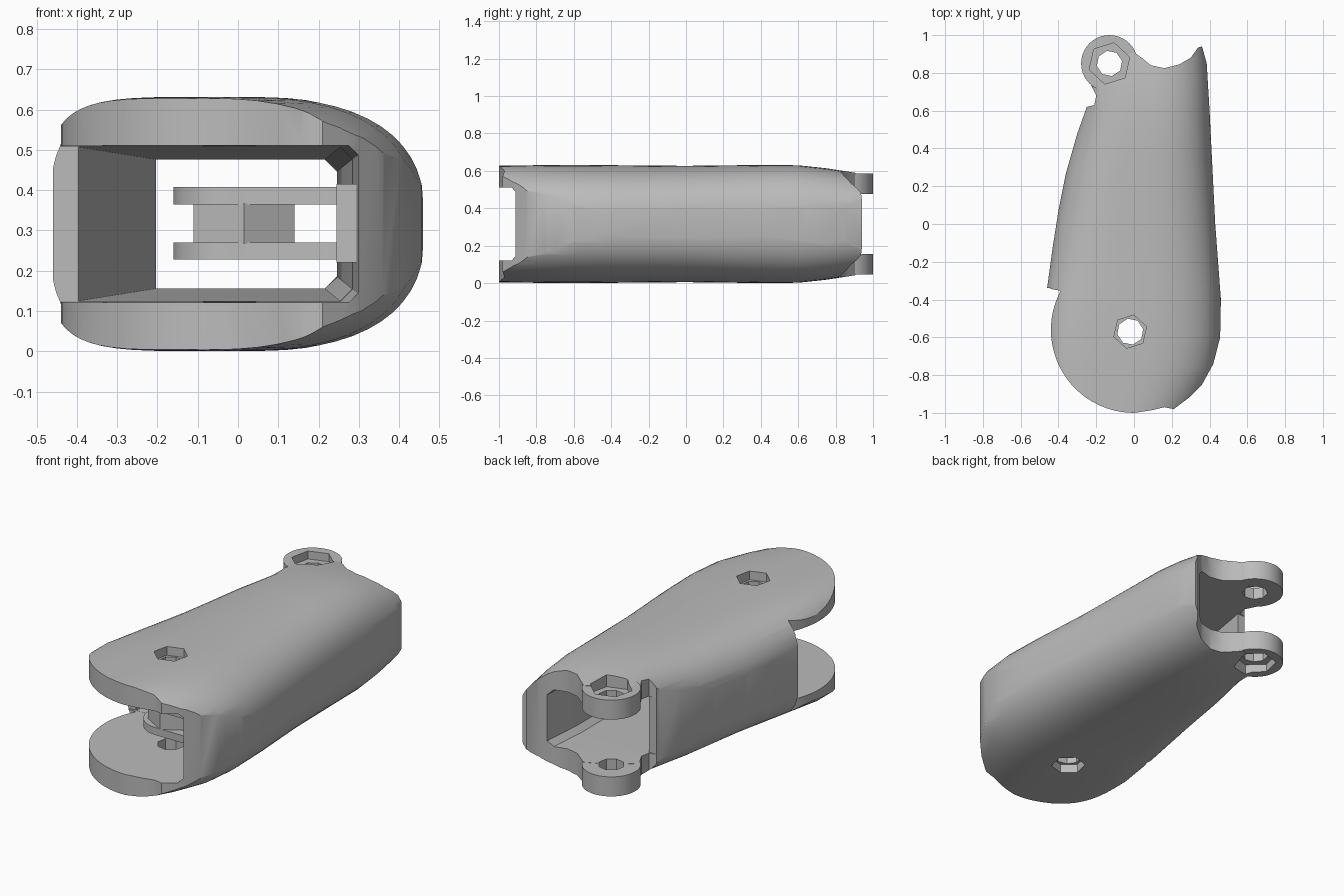
import bpy
import bmesh
import math

default = bpy.data.objects.get("Cube")
if default:
    bpy.data.objects.remove(default, do_unlink=True)

MID = 0.316                  # height of the mirror plane
PIVOT_FRONT = (-0.02, -0.57)
PIVOT_BACK = (-0.13, 0.85)

grey = bpy.data.materials.new("matte_grey")
grey.use_nodes = True
shade = (0.5, 0.5, 0.5, 1)
grey.diffuse_color = shade
grey.node_tree.nodes["Principled BSDF"].inputs["Base Color"].default_value = shade


def loft(name, rings):
    """Closed solid through a list of rings with equal point counts."""
    bm = bmesh.new()
    loops = [[bm.verts.new(p) for p in ring] for ring in rings]
    for lower, upper in zip(loops, loops[1:]):
        for i in range(len(lower)):
            j = (i + 1) % len(lower)
            bm.faces.new((lower[i], lower[j], upper[j], upper[i]))
    bm.faces.new(loops[0])
    bm.faces.new(loops[-1])
    bmesh.ops.recalc_face_normals(bm, faces=bm.faces)
    mesh = bpy.data.meshes.new(name)
    bm.to_mesh(mesh)
    bm.free()
    obj = bpy.data.objects.new(name, mesh)
    bpy.context.collection.objects.link(obj)
    mesh.materials.append(grey)
    return obj


def prism(name, outline, bottom, top):
    return loft(name, [[(x, y, z) for x, y in outline] for z in (bottom, top)])


def circle(centre, radius, sides, start=0.0, sweep=math.tau):
    return [(centre[0] + radius * math.cos(start + sweep * i / sides),
             centre[1] + radius * math.sin(start + sweep * i / sides))
            for i in range(sides)]


def combine(target, tool, operation):
    """Apply a boolean and remove the tool."""
    mod = target.modifiers.new("cut", 'BOOLEAN')
    mod.operation = operation
    mod.solver = 'EXACT'
    mod.object = tool
    bpy.context.view_layer.objects.active = target
    bpy.ops.object.modifier_apply(modifier=mod.name)
    bpy.data.objects.remove(tool, do_unlink=True)


def both_sides(bottom, top):
    """A height range and its mirror image about the middle."""
    return (bottom, top), (2 * MID - top, 2 * MID - bottom)


def smooth(obj):
    bpy.ops.object.select_all(action='DESELECT')
    obj.select_set(True)
    bpy.context.view_layer.objects.active = obj
    bpy.ops.object.shade_smooth_by_angle(angle=math.radians(28))


# Shell: rounded sections along y (y, left edge, right edge, half height, left squareness)
stations = [
    (-1.05, -0.47, 0.28, 0.312, 5),
    (-0.9, -0.47, 0.38, 0.313, 5),
    (-0.75, -0.47, 0.445, 0.315, 5),
    (-0.58, -0.47, 0.465, 0.316, 5),
    (-0.35, -0.468, 0.46, 0.314, 3.6),
    (0, -0.42, 0.435, 0.311, 3),
    (0.35, -0.35, 0.415, 0.315, 3),
    (0.6, -0.29, 0.405, 0.314, 3),
    (0.75, -0.29, 0.4, 0.298, 3.5),
    (0.88, -0.29, 0.388, 0.278, 4),
    (1.05, -0.29, 0.37, 0.25, 4),
]


def section(y, left, right, half, squareness, count=56):
    ring = []
    centre, width = (left + right) / 2, (right - left) / 2
    for i in range(count):
        c = math.cos(math.tau * i / count)
        s = math.sin(math.tau * i / count)
        power = 2 / (2.6 if c > 0 else squareness)
        ring.append((centre + width * math.copysign(abs(c) ** power, c), y,
                     MID + half * math.copysign(abs(s) ** power, s)))
    return ring


shell = loft("finger_segment_shell", [section(*s) for s in stations])

# Plan outline: round front lobe, tapering sides, curved back edge
lobe = circle((0, -0.56), 0.44, 24, math.radians(152), math.radians(118))
plan = lobe + [
    (0.0, -1.0), (0.1, -0.985), (0.16, -0.97), (0.21, -0.98), (0.29, -0.92),
    (0.36, -0.85), (0.42, -0.74), (0.456, -0.6), (0.46, -0.4), (0.43, 0),
    (0.4, 0.6), (0.385, 0.85), (0.36, 0.94), (0.34, 0.935), (0.3, 0.88),
    (0.24, 0.845), (0.16, 0.825), (0.09, 0.84), (0.04, 0.88), (0, 0.91),
    (-0.13, 0.85), (-0.24, 0.76), (-0.2, 0.68), (-0.21, 0.63), (-0.25, 0.62),
    (-0.3, 0.48), (-0.36, 0.27), (-0.4, 0.07), (-0.43, -0.12), (-0.46, -0.34),
]
combine(shell, prism("plan_cutter", plan, -0.5, 1.2), 'INTERSECT')

# Rear hinge lugs
for low, high in both_sides(0.045, 0.155):
    combine(shell, prism("rear_lug", circle(PIVOT_BACK, 0.15, 40), low, high), 'UNION')


def frame(y, left, right, half, chamfer):
    """Rectangular opening with cut corners."""
    corners = [(right, half - chamfer), (right - chamfer, half),
               (left, half), (left, -half),
               (right - chamfer, -half), (right, chamfer - half)]
    return [(x, y, MID + z) for x, z in corners]


# Hollow core, front fork gap and rear fork gap
core = [frame(-0.36, -0.4, 0.285, 0.192, 0.03), frame(0.64, -0.2, 0.245, 0.16, 0.03)]
fork = [frame(-1.2, -0.7, 0.305, 0.196, 0.02), frame(-0.34, -0.7, 0.285, 0.192, 0.03)]
rear = [frame(0.62, -0.6, 0.245, 0.16, 0.03), frame(1.2, -0.6, 0.29, 0.16, 0.03)]
for name, rings in (("core", core), ("fork_gap", fork), ("rear_gap", rear)):
    combine(shell, loft(name, rings), 'DIFFERENCE')

# Pin holes with hexagonal recesses on the outer faces
for pivot, bore, recess, face in ((PIVOT_FRONT, 0.07, 0.09, 0.05),
                                  (PIVOT_BACK, 0.068, 0.112, 0.09)):
    combine(shell, prism("bore", circle(pivot, bore, 8, 0.2), -0.5, 1.2), 'DIFFERENCE')
    for low, high in both_sides(-0.3, face):
        combine(shell, prism("recess", circle(pivot, recess, 6, 0.3), low, high),
                'DIFFERENCE')
smooth(shell)

# Inner guide: two prongs on a root block, joined by a hexagonal sleeve
px, py = PIVOT_FRONT
prong_plan = circle(PIVOT_FRONT, 0.14, 20, math.pi / 2, math.pi)
prong_plan += [(px, py - 0.14), (0.19, py - 0.14), (0.26, py - 0.16),
               (0.26, py + 0.16), (0.19, py + 0.14)]
root_plan = [(0.245, py - 0.16), (0.32, py - 0.18), (0.32, py + 0.18), (0.245, py + 0.16)]
parts = [("lower_prong", prong_plan, 0.228, 0.27),
         ("upper_prong", prong_plan, 0.365, 0.408),
         ("prong_root", root_plan, 0.22, 0.415),
         ("guide_sleeve", circle((0.015, py), 0.145, 6, math.pi / 2), 0.268, 0.367)]
for name, outline, low, high in parts:
    part = prism(name, outline, low, high)
    if name != "prong_root":
        bore = prism("bore", circle(PIVOT_FRONT, 0.07, 8, 0.2), 0, 1)
        combine(part, bore, 'DIFFERENCE')
    smooth(part)
